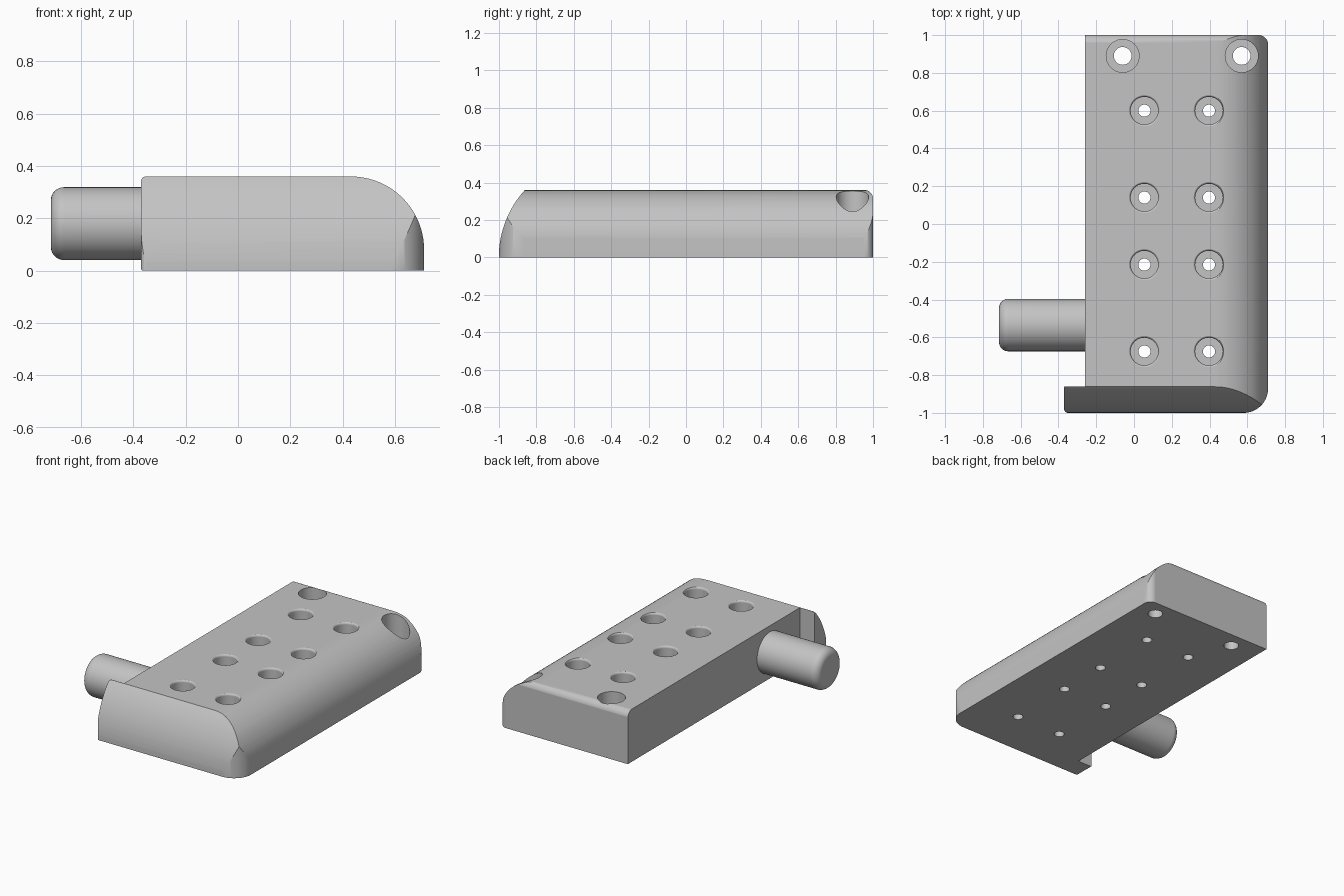
import bpy, bmesh
from math import sin, cos, pi, asin
from mathutils import Vector, Matrix

if "Cube" in bpy.data.objects:
    bpy.data.objects.remove(bpy.data.objects["Cube"], do_unlink=True)

grey = bpy.data.materials.new("plain grey")
grey.use_nodes = True
colour = (0.55, 0.55, 0.55, 1)
grey.diffuse_color = colour
grey.node_tree.nodes["Principled BSDF"].inputs["Base Color"].default_value = colour


def finish(bm, name):
    bmesh.ops.recalc_face_normals(bm, faces=bm.faces)
    mesh = bpy.data.meshes.new(name)
    bm.to_mesh(mesh)
    bm.free()
    mesh.materials.append(grey)
    ob = bpy.data.objects.new(name, mesh)
    bpy.context.collection.objects.link(ob)
    return ob


def rounded(corners, steps=20):
    """Outline from (u, v, radius) right-angled corners."""
    out = []
    for i, (u, v, r) in enumerate(corners):
        p = Vector((u, v))
        if r == 0:
            out.append(p)
            continue
        a = (Vector(corners[i - 1][:2]) - p).normalized()
        b = (Vector(corners[(i + 1) % len(corners)][:2]) - p).normalized()
        c = p + r * (a + b)
        for k in range(steps + 1):
            t = pi / 2 * k / steps
            out.append(c - r * (b * cos(t) + a * sin(t)))
    return out


def prism(name, outline, place, low, high):
    """Extrude an outline; place maps (u, v, depth) to a 3D point."""
    bm = bmesh.new()
    ends = [[bm.verts.new(place(u, v, d)) for u, v in outline] for d in (low, high)]
    for ring in ends:
        bm.faces.new(ring)
    n = len(outline)
    for i in range(n):
        j = (i + 1) % n
        bm.faces.new((ends[0][i], ends[0][j], ends[1][j], ends[1][i]))
    return finish(bm, name)


def lathe(bm, profile, matrix, sides=48):
    """Turn a (radius, height) profile about local z, with capped ends."""
    rings = [[bm.verts.new(matrix @ Vector((r * cos(2 * pi * k / sides),
                                            r * sin(2 * pi * k / sides), h)))
              for k in range(sides)] for r, h in profile]
    bm.faces.new(rings[0])
    bm.faces.new(rings[-1])
    for lower, upper in zip(rings, rings[1:]):
        for k in range(sides):
            m = (k + 1) % sides
            bm.faces.new((lower[k], lower[m], upper[m], upper[k]))


def cut(ob, tool, operation):
    tool.hide_render = True
    mod = ob.modifiers.new("cut", "BOOLEAN")
    mod.operation, mod.solver, mod.object = operation, "EXACT", tool
    bpy.context.view_layer.objects.active = ob
    bpy.ops.object.modifier_apply(modifier=mod.name)
    bpy.data.objects.remove(tool, do_unlink=True)


def smooth(ob):
    bpy.ops.object.select_all(action="DESELECT")
    ob.select_set(True)
    bpy.context.view_layer.objects.active = ob
    bpy.ops.object.shade_smooth_by_angle(angle=0.45)
    ob.modifiers.new("even shading", "WEIGHTED_NORMAL").keep_sharp = True


# Block: the plan outline with its projecting front lip
TOP = 0.36
plan = rounded([(-0.26, 1, 0), (0.71, 1, 0.05), (0.71, -1, 0.13), (-0.37, -1, 0.02),
                (-0.37, -0.86, 0), (-0.26, -0.86, 0)])
block = prism("block", plan, lambda u, v, d: (u, v, d), -0.1, 0.5)

# Broad rounding along the left long edge
section = rounded([(-0.371, 0, 0.01), (0.711, 0, 0), (0.711, TOP, 0.28), (-0.371, TOP, 0.02)])
cut(block, prism("section_tool", section, lambda u, v, d: (u, d, v), -1.2, 1.2), "INTERSECT")

# Bowed front face and softened rear top edge
radius, front = 0.535, -1.001
reach = asin((TOP + 0.04) / radius)
side = [(front, -0.1)]
side += [(front + radius * (1 - cos(reach * k / 20)), radius * sin(reach * k / 20))
         for k in range(21)]
rear = rounded([(0.5, TOP + 0.001, 0), (1.001, TOP + 0.001, 0.05), (1.001, -0.1, 0)])
side += [(side[-1][0] + 0.05, TOP + 0.04), (0.5, TOP + 0.04)] + [tuple(p) for p in rear]
cut(block, prism("side_tool", side, lambda u, v, d: (d, u, v), -1, 1), "INTERSECT")

# Counterbored screw holes
FLOOR = 0.18
bm = bmesh.new()
flare = [(0.088 - 0.015 * cos(t * pi / 12), TOP - 0.014 + 0.015 * sin(t * pi / 12))
         for t in range(7)]
small = [(0.032, -0.1), (0.032, FLOOR), (0.073, FLOOR)] + flare + [(0.088, 0.5)]
large = [(0.047, -0.1), (0.047, FLOOR), (0.087, FLOOR), (0.087, 0.5)]
for x in (0.055, 0.397):
    for y in (0.6, 0.14, -0.215, -0.675):
        lathe(bm, small, Matrix.Translation((x, y, 0)))
for x in (-0.06, 0.57):
    lathe(bm, large, Matrix.Translation((x, 0.89, 0)))
cut(block, finish(bm, "hole_tool"), "DIFFERENCE")
smooth(block)

# Side peg with a rounded end
bm = bmesh.new()
PEG, EDGE, LENGTH = 0.139, 0.05, 0.465
profile = [(PEG, 0)]
profile += [(PEG - EDGE + EDGE * cos(t * pi / 20), LENGTH - EDGE + EDGE * sin(t * pi / 20))
            for t in range(11)]
lathe(bm, profile, Matrix.Translation((-0.25, -0.535, 0.18)) @ Matrix.Rotation(-pi / 2, 4, "Y"), 64)
smooth(finish(bm, "side_peg"))
